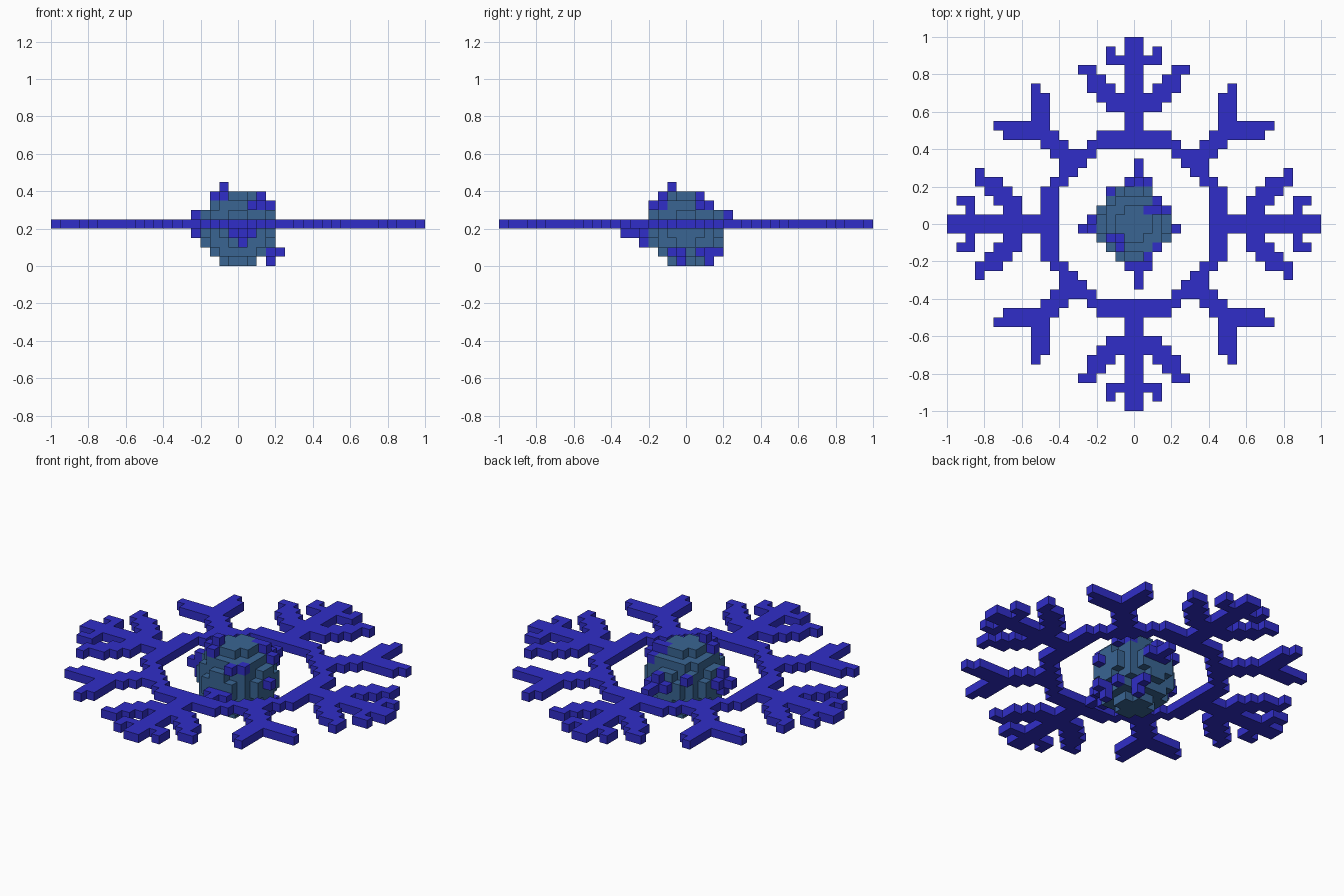
import bpy
import bmesh
from mathutils import Vector

if "Cube" in bpy.data.objects:
    bpy.data.objects.remove(bpy.data.objects["Cube"], do_unlink=True)

S = 0.05  # edge length of one block


def material(name, rgb):
    m = bpy.data.materials.new(name)
    m.use_nodes = True
    m.diffuse_color = (*rgb, 1)
    m.node_tree.nodes["Principled BSDF"].inputs["Base Color"].default_value = (*rgb, 1)
    return m


def block_object(name, cells, mat, hidden_by=()):
    """Make a block surface from grid cells, keeping only exposed faces."""
    solid = set(cells) | set(hidden_by)
    bm = bmesh.new()
    verts = {}

    def vert(p):
        key = tuple(round(c) for c in p)
        if key not in verts:
            verts[key] = bm.verts.new([c * S for c in key])
        return verts[key]

    for cell in sorted(cells):
        centre = Vector(cell) + Vector((0.5, 0.5, 0.5))
        for axis in range(3):
            for sign in (1, -1):
                n = Vector((0, 0, 0))
                n[axis] = sign
                if tuple(int(cell[a] + n[a]) for a in range(3)) in solid:
                    continue
                u = Vector((0, 0, 0))
                u[(axis + 1) % 3] = 1
                v = n.cross(u)
                corners = [centre + (n + u * a + v * b) / 2
                           for a, b in ((-1, -1), (1, -1), (1, 1), (-1, 1))]
                bm.faces.new([vert(c) for c in corners])
    mesh = bpy.data.meshes.new(name)
    bm.to_mesh(mesh)
    bm.free()
    mesh.materials.append(mat)
    ob = bpy.data.objects.new(name, mesh)
    bpy.context.collection.objects.link(ob)
    return ob


blue = material("ice blue", (0.030, 0.027, 0.58))
teal = material("core teal", (0.041, 0.130, 0.290))

# Snowflake: one eighth as block rectangles (x from, x to, y from, y to)
rects = [
    (0, 0, 8, 19),                                            # main arm
    (0, 3, 8, 9), (4, 4, 7, 8), (5, 5, 6, 7), (6, 6, 6, 7),   # ring
    (7, 7, 7, 8), (8, 8, 8, 9), (9, 9, 9, 13), (10, 10, 9, 14),  # forked arm
    (0, 2, 12, 12), (0, 3, 13, 13), (2, 4, 14, 14),           # side branch
    (3, 4, 15, 15), (4, 5, 16, 16),
    (1, 2, 17, 17), (2, 2, 18, 18),                           # tip barb
]
flake = set()
for x0, x1, y0, y1 in rects:
    for x in range(x0, x1 + 1):
        for y in range(y0, y1 + 1):
            for a, b in ((x, y), (y, x)):
                for i in (a, -1 - a):
                    for j in (b, -1 - b):
                        flake.add((i, j, 4))
block_object("snowflake", flake, blue)

# Round core
R = range(-4, 4)
core = {(i, j, k + 4) for i in R for j in R for k in R
        if (i + .5) ** 2 + (j + .5) ** 2 + (k + .5) ** 2 <= 16}

# Crystals growing on the core, grouped by where they sit
crystals = {
    (0, -7, 3), (0, -6, 3), (0, -5, 3), (0, -5, 2), (-1, -5, 3), (1, -5, 3),  # front
    (0, 6, 4), (0, 5, 4), (0, 4, 4), (-1, 4, 4), (1, 4, 4), (0, 4, 5),        # back
    (-6, -1, 4), (-5, -1, 4), (-5, -1, 5), (-5, -1, 3), (-5, 0, 4),           # right
    (4, -1, 4),                                                               # left
    (-2, -2, 8), (-2, -2, 7), (-2, -3, 7), (-3, -2, 7),                       # top
    (1, -4, 6), (2, -3, 6), (1, 1, 7), (2, 1, 7), (2, 2, 6), (3, 1, 6),
    (-3, 3, 5),
    (3, -1, 0), (3, -1, 1), (4, -1, 1), (3, -2, 1),                           # underside
    (1, 2, 0), (1, 2, 1), (1, 3, 1), (3, 1, 1),
}
core -= crystals
block_object("core", core, teal, crystals)
block_object("core_crystals", crystals, blue, core)
